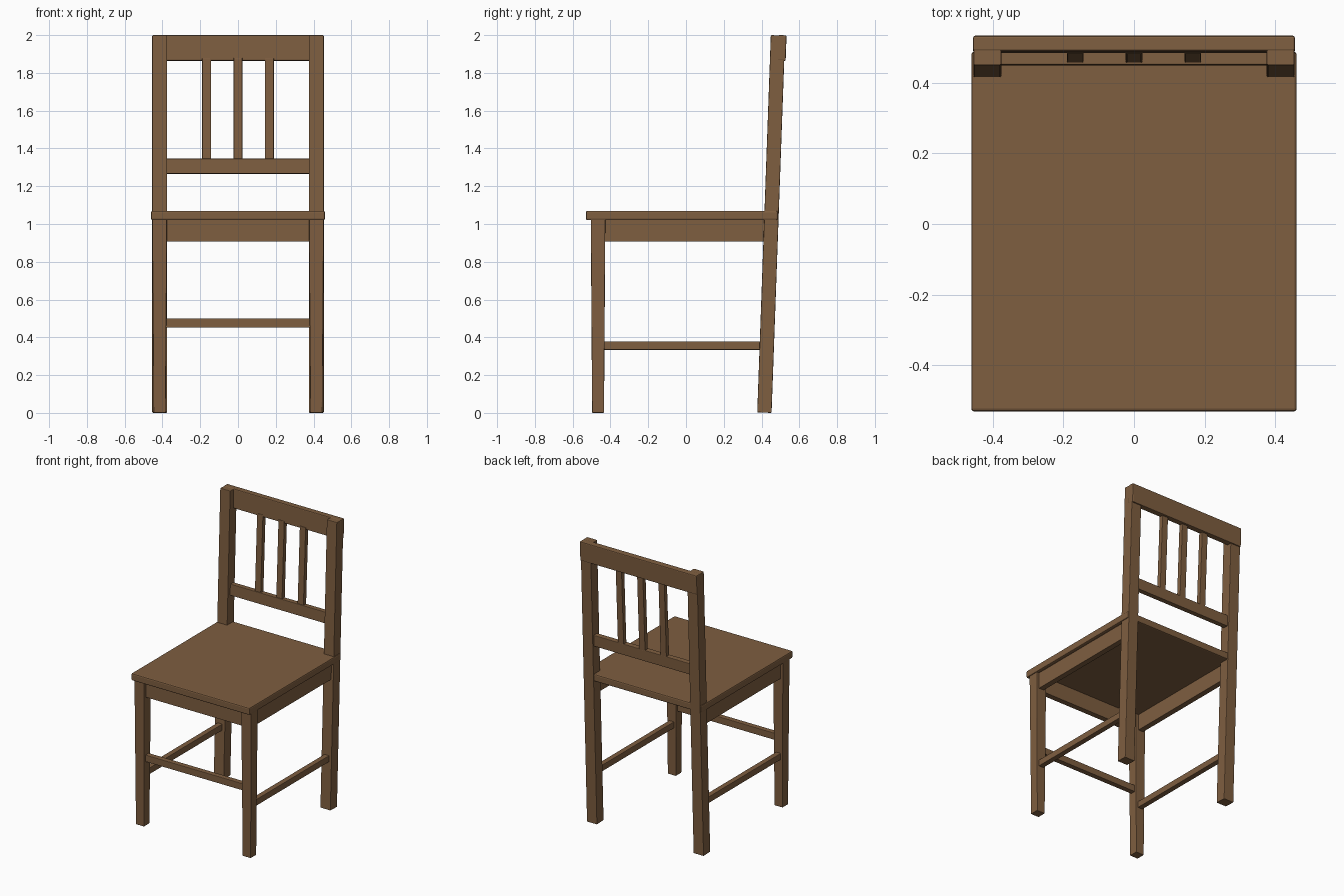
import bpy, bmesh, math
from mathutils import Matrix, Vector

if "Cube" in bpy.data.objects:
    bpy.data.objects.remove(bpy.data.objects["Cube"])

wood = bpy.data.materials.new("brown_wood")
wood.diffuse_color = (0.21, 0.112, 0.051, 1)
wood.use_nodes = True
wood.node_tree.nodes["Principled BSDF"].inputs["Base Color"].default_value = wood.diffuse_color
LEAN = math.radians(2.06)


def bar(name, x, y, z, lean=0.0, taper=1.0, mirror=False, bevel=0.004):
    """Bevelled box from (min, max) ranges; lean tips it back, taper narrows its foot."""
    size = Vector([r[1] - r[0] for r in (x, y, z)])
    mid = Vector([(r[0] + r[1]) / 2 for r in (x, y, z)])
    bm = bmesh.new()
    bmesh.ops.create_cube(bm, size=1)
    for v in bm.verts:
        if v.co.z < 0:
            v.co.x *= taper
            v.co.y *= taper
    place = Matrix.Translation(mid) @ Matrix.Rotation(-lean, 4, 'X') @ Matrix.Diagonal((*size, 1))
    bmesh.ops.transform(bm, matrix=place, verts=bm.verts)
    me = bpy.data.meshes.new(name)
    bm.to_mesh(me)
    bm.free()
    me.materials.append(wood)
    ob = bpy.data.objects.new(name, me)
    bpy.context.collection.objects.link(ob)
    b = ob.modifiers.new("bevel", 'BEVEL')
    b.width = bevel
    b.segments = 2
    if mirror:
        ob.modifiers.new("mirror", 'MIRROR')
    return ob


# Seat board
bar("seat", (-0.46, 0.46), (-0.53, 0.487), (1.02, 1.07), bevel=0.008)

# Legs: front pair tapers downwards, back pair leans and carries the backrest
bar("front_legs", (0.376, 0.454), (-0.504, -0.427), (0, 1.025), taper=0.82, mirror=True)
bar("back_legs", (0.375, 0.454), (0.413, 0.489), (0.0008, 1.9992), lean=LEAN, mirror=True)

# Aprons under the seat
bar("front_apron", (-0.39, 0.39), (-0.486, -0.446), (0.907, 1.025), bevel=0.002)
bar("side_aprons", (0.397, 0.437), (-0.44, 0.43), (0.907, 1.025), mirror=True, bevel=0.002)

# Stretchers between the legs
bar("front_stretcher", (-0.39, 0.39), (-0.484, -0.446), (0.452, 0.5))
bar("side_stretchers", (0.396, 0.434), (-0.445, 0.41), (0.334, 0.379), mirror=True)

# Backrest: rails and three slats
bar("top_rail", (-0.455, 0.455), (0.486, 0.53), (1.864, 1.9995), lean=LEAN, bevel=0.006)
bar("lower_rail", (-0.385, 0.385), (0.449, 0.487), (1.266, 1.345), lean=LEAN)
for i in (-1, 0, 1):
    c = i * 0.166
    bar(f"back_slat_{i + 2}", (c - 0.0235, c + 0.0235), (0.468, 0.5), (1.33, 1.88),
        lean=math.radians(2.6))
